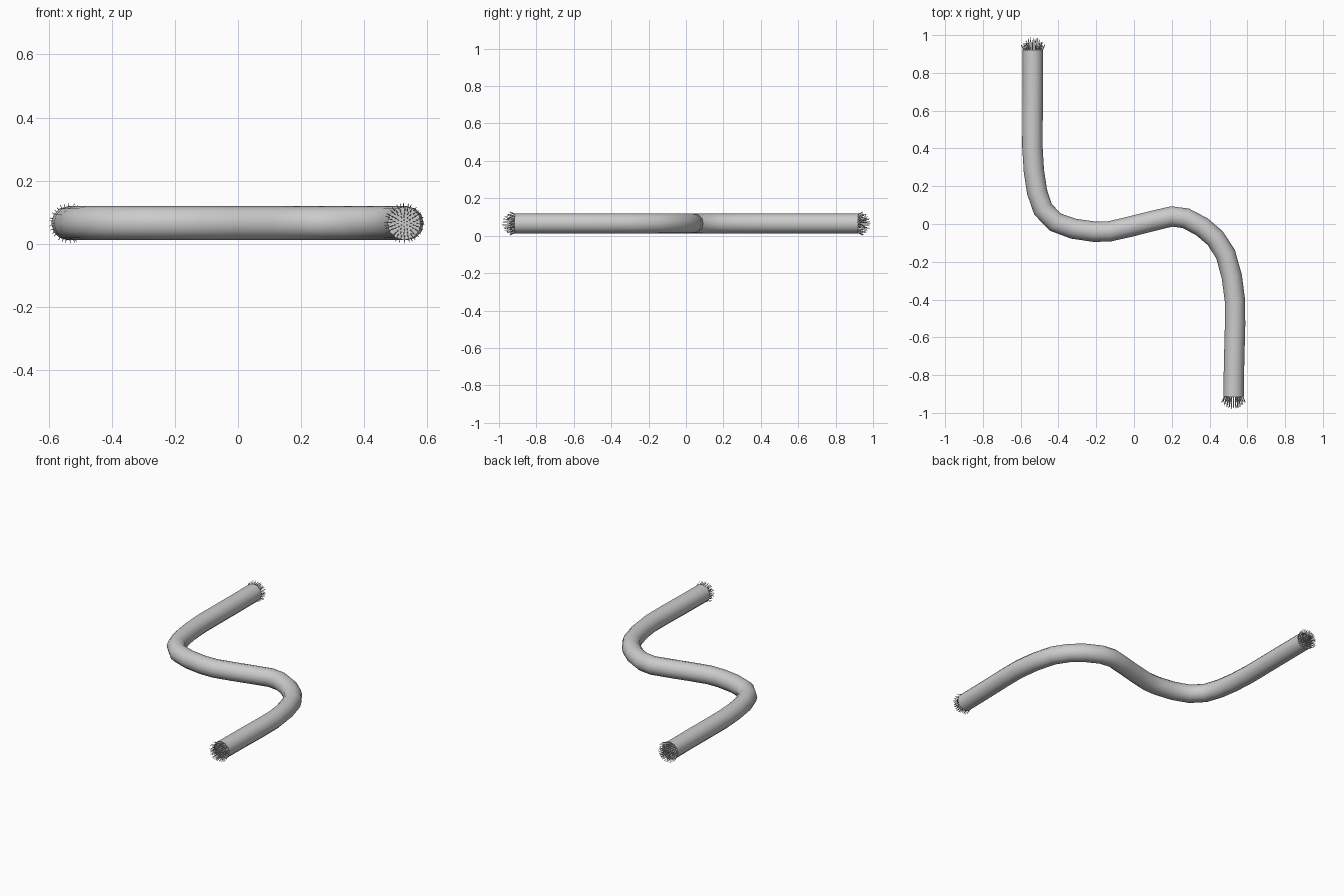
import bpy, bmesh, math, random
from mathutils import Vector

if "Cube" in bpy.data.objects:
    bpy.data.objects.remove(bpy.data.objects["Cube"])

random.seed(4)
R, ZC = 0.054, 0.065

# Cable sleeve: S-shaped centre line swept with a round section
path = [(-0.535, 0.92), (-0.535, 0.74), (-0.537, 0.56), (-0.538, 0.41), (-0.53, 0.28),
        (-0.513, 0.17), (-0.482, 0.078), (-0.417, 0.01), (-0.32, -0.025), (-0.21, -0.041),
        (-0.13, -0.039), (-0.02, -0.014), (0.09, 0.014), (0.2, 0.04), (0.275, 0.03),
        (0.36, -0.015), (0.43, -0.075), (0.485, -0.16), (0.518, -0.28), (0.535, -0.41),
        (0.535, -0.54), (0.53, -0.73), (0.527, -0.915)]
curve = bpy.data.curves.new("cable_sleeve", "CURVE")
curve.dimensions = "3D"
curve.bevel_depth = R
curve.bevel_resolution = 4
curve.use_fill_caps = True
line = curve.splines.new("POLY")
line.points.add(len(path) - 1)
for p, (x, y) in zip(line.points, path):
    p.co = (x, y, ZC, 1)
sleeve = bpy.data.objects.new("cable_sleeve", curve)
bpy.context.collection.objects.link(sleeve)
bpy.context.view_layer.objects.active = sleeve
sleeve.select_set(True)
bpy.ops.object.convert(target="MESH")
bpy.ops.object.shade_smooth_by_angle(angle=math.radians(50))


# Frayed wire ends: rings of thin strands fanning out from the cut face
def frayed_wires(name, x, y, sign):
    bm = bmesh.new()
    for ring, count in enumerate((1, 6, 12, 18, 24, 30)):
        f = ring / 5
        for i in range(count):
            a = math.tau * (i + 0.5 * (ring % 2)) / count + random.uniform(-0.06, 0.06)
            out = Vector((math.cos(a), 0, math.sin(a)))
            base = Vector((x, y - sign * 0.006, ZC)) + out * f * 0.048
            reach = (0.07 - 0.042 * f * f) * random.uniform(0.85, 1.05) + 0.006
            tip = base + Vector((0, sign * reach, 0)) + out * f * 0.015
            axis = tip - base
            geo = bmesh.ops.create_cone(bm, segments=5, radius1=0.0017, radius2=0.001,
                                        depth=axis.length, cap_ends=True)
            rot = axis.to_track_quat("Z", "Y").to_matrix()
            for v in geo["verts"]:
                v.co = rot @ v.co + (base + tip) / 2
    mesh = bpy.data.meshes.new(name)
    bm.to_mesh(mesh)
    bm.free()
    bpy.context.collection.objects.link(bpy.data.objects.new(name, mesh))


frayed_wires("back_wires", -0.535, 0.92, 1)
frayed_wires("front_wires", 0.527, -0.915, -1)
